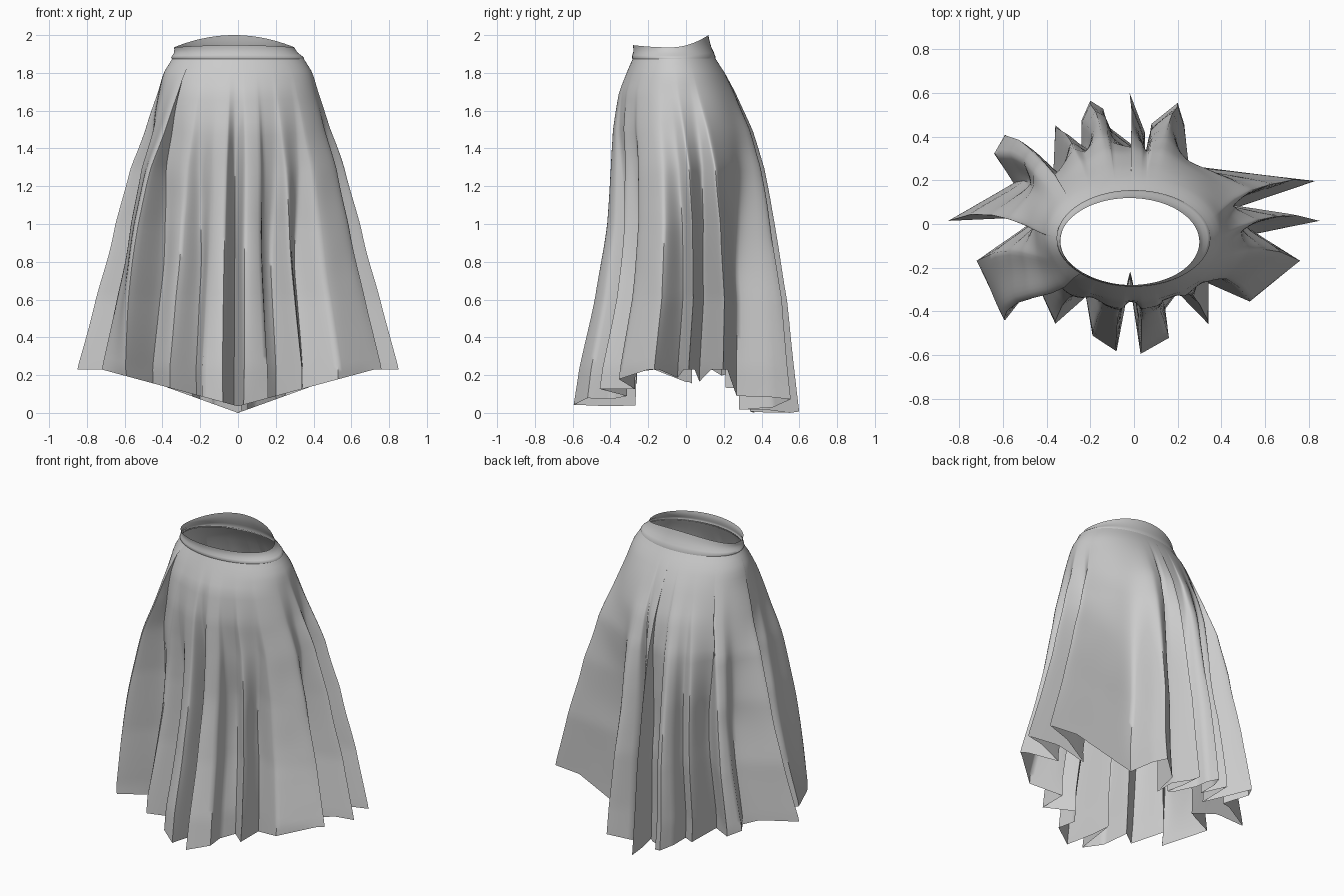
import bpy, bmesh, math
from mathutils import Vector, noise

if "Cube" in bpy.data.objects:
    bpy.data.objects.remove(bpy.data.objects["Cube"])

# Hem outline seen from above, counter-clockwise from the right-hand tip
HEM = [(.85, .01), (.46, .07), (.83, .20), (.25, .27), (.23, .46), (.20, .56),
       (.08, .46), (.05, .28), (.05, .42), (-.02, .60), (.02, .34), (-.12, .45),
       (-.14, .53), (-.20, .57), (-.24, .48), (-.24, .35), (-.36, .46), (-.37, .21),
       (-.59, .42), (-.64, .33), (-.55, .19), (-.85, .01), (-.43, .03), (-.72, -.18),
       (-.59, -.46), (-.45, -.27), (-.36, -.47), (-.22, -.34), (-.19, -.52),
       (-.08, -.59), (-.02, -.27), (.03, -.60), (.16, -.53), (.14, -.40), (.20, -.32),
       (.34, -.47), (.34, -.28), (.53, -.37), (.76, -.18), (.56, -.05)]

# Silhouette by height: z, half width, front y, back y
PROFILE = [(0.0, .85, -.60, .60), (.24, .85, -.57, .58), (.6, .765, -.495, .555),
           (1.0, .665, -.435, .49), (1.3, .575, -.405, .425), (1.5, .495, -.39, .355),
           (1.7, .425, -.355, .26), (1.8, .395, -.315, .205), (1.88, .345, -.28, .153)]


def extents(z):
    z = min(max(z, 0), 1.88)
    for a, b in zip(PROFILE, PROFILE[1:]):
        if z <= b[0]:
            f = (z - a[0]) / (b[0] - a[0])
            return [a[k] + (b[k] - a[k]) * f for k in (1, 2, 3)]
    return list(PROFILE[-1][1:])


def ellipse(z, ang):
    w, yf, yb = extents(z)
    return Vector((w * math.cos(ang), (yf + yb) / 2 + (yb - yf) / 2 * math.sin(ang)))


def loft(name, rows, angle):
    bm = bmesh.new()
    rings = [[bm.verts.new(p) for p in row] for row in rows]
    for a, b in zip(rings, rings[1:]):
        n = len(a)
        for i in range(n):
            j = (i + 1) % n
            bm.faces.new((a[i], b[i], b[j], a[j]))
    mesh = bpy.data.meshes.new(name)
    bm.to_mesh(mesh)
    bm.free()
    ob = bpy.data.objects.new(name, mesh)
    bpy.context.collection.objects.link(ob)
    bpy.ops.object.select_all(action='DESELECT')
    ob.select_set(True)
    bpy.context.view_layer.objects.active = ob
    bpy.ops.object.shade_smooth_by_angle(angle=math.radians(angle))
    return ob


# Resample the hem and make a softened copy for the upper pleats
sharp = []
for a, b in zip(HEM, HEM[1:] + HEM[:1]):
    a, b = Vector(a), Vector(b)
    n = max(2, round((b - a).length / .028))
    sharp += [a.lerp(b, k / n) for k in range(n)]
N = len(sharp)
soft = sharp
for _ in range(7):
    soft = [(soft[i - 1] + soft[i] * 2 + soft[(i + 1) % N]) / 4 for i in range(N)]

# Each hem point's place around the waist
angles, prev = [], 0
for i, p in enumerate(sharp):
    ang = math.atan2(p.y / .6, p.x / .85)
    while ang < prev - math.pi:
        ang += 2 * math.pi
    prev = ang
    angles.append(.8 * ang + .2 * 2 * math.pi * i / N)

# Pleated skirt: smooth at the hips, deep folds toward the hem
ROWS = 48
BULGE = Vector((-.61, -.46))
rows = []
for r in range(ROWS + 1):
    t = r / ROWS
    row = []
    for i in range(N):
        q = sharp[i]
        low = min(.23, .36 * abs(q.x) if q.y > 0 else .035 + .27 * abs(q.x))
        z = 1.88 + (low - 1.88) * t
        w, yf, yb = extents(z)
        h = soft[i].lerp(q, t * t)
        fold = Vector((h.x * w / .85, yf + (h.y + .6) / 1.2 * (yb - yf)))
        f = min(1, max(0, (1.84 - z) / 1.15))
        f = f * f * (3 - 2 * f)
        p = ellipse(z, angles[i]).lerp(fold, f)
        s = 1 + .025 * min(1, 4 * t) * (1 - t) * noise.noise(Vector((p.x * 4, p.y * 4, z * 4)))
        # the front-left pleat stands out from the body
        push = .09 * math.sin(math.pi * t) * math.exp(-((q - BULGE).length / .17) ** 2)
        p = p * s + BULGE.normalized() * push
        row.append((p.x, p.y, z))
    rows.append(row)
loft("pleated_skirt", rows, 60)

# Waistband: raised at the back, with a slight ridge along the seam
band = []
for scale, h in ((1.01, 0), (1.02, .12), (.995, .3), (.955, .5), (.93, .8), (.925, 1)):
    row = []
    for k in range(72):
        a = 2 * math.pi * k / 72
        s = math.sin(a)
        top = 1.935 + (.065 * s * s if s > 0 else .012 * s * s)
        row.append((.345 * scale * math.cos(a) - .02 * h,
                    -.0635 - .018 * h + .2165 * scale * s,
                    1.872 + (top - 1.872) * h))
    band.append(row)
loft("waistband", band[::-1], 60)
